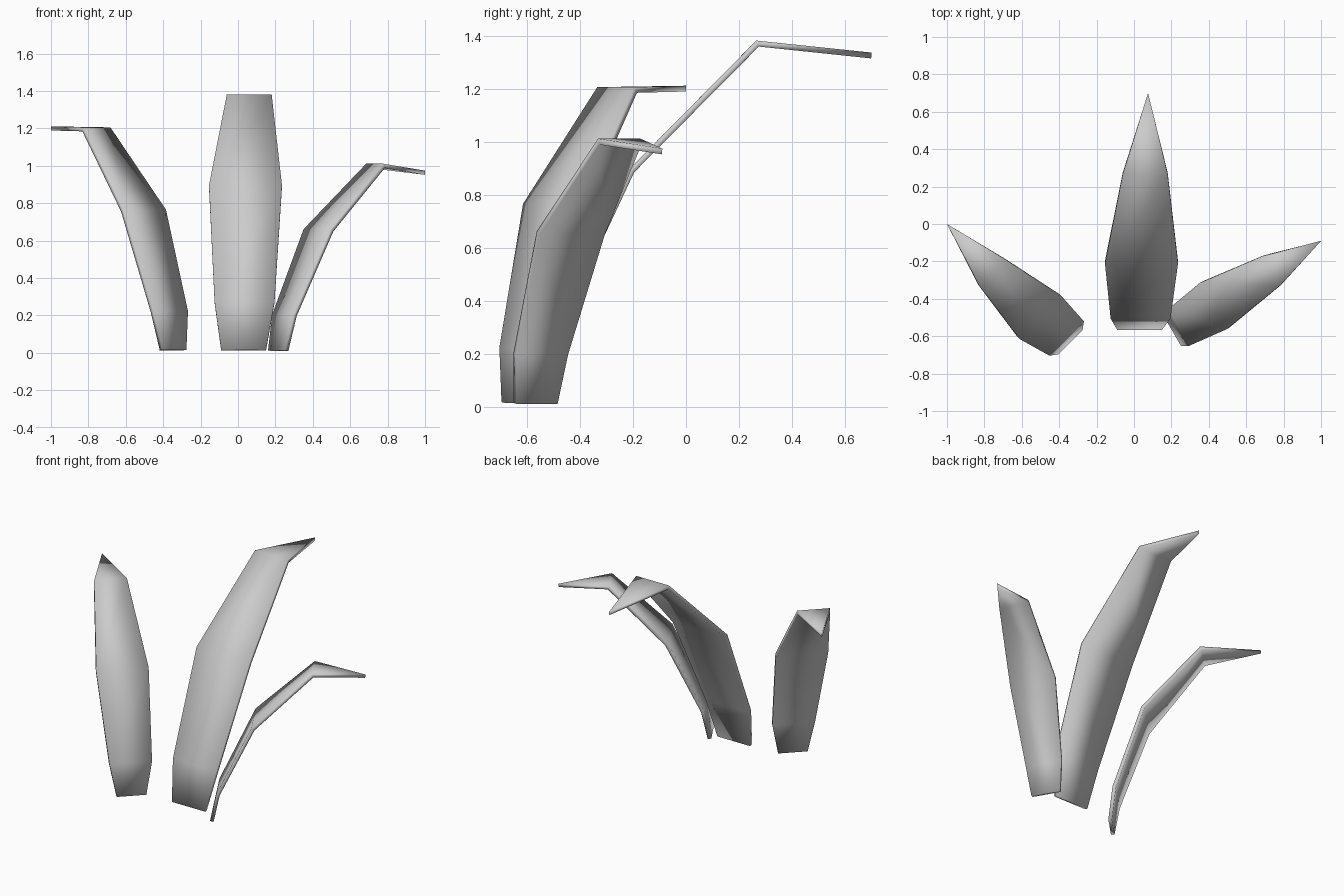
import bpy
import bmesh
from math import cos, sin, radians
from mathutils import Vector

if "Cube" in bpy.data.objects:
    bpy.data.objects.remove(bpy.data.objects["Cube"])

THICKNESS = 0.022


def leaf(name, width_angle, stations, tip):
    """Thin bent blade: stations are (x, y, z, half width), closed by a point."""
    across = Vector((cos(radians(width_angle)), sin(radians(width_angle)), 0))
    bm = bmesh.new()
    rows = []
    for x, y, z, half in stations:
        centre = Vector((x, y, z))
        rows.append([bm.verts.new(centre - across * half),
                     bm.verts.new(centre + across * half)])
    for (a, b), (c, d) in zip(rows, rows[1:]):
        bm.faces.new((a, b, d, c))
    bm.faces.new((rows[-1][0], rows[-1][1], bm.verts.new(tip)))
    mesh = bpy.data.meshes.new(name)
    bm.to_mesh(mesh)
    bm.free()
    mesh.shade_smooth()
    obj = bpy.data.objects.new(name, mesh)
    bpy.context.collection.objects.link(obj)
    # even thickness around the measured middle surface
    solid = obj.modifiers.new("thickness", 'SOLIDIFY')
    solid.thickness = THICKNESS
    solid.offset = 0
    solid.use_even_offset = True
    return obj


# Tall central blade, leaning backward
leaf("middle_leaf", 0,
     [(0.03, -0.555, 0.015, 0.12), (0.035, -0.495, 0.27, 0.16),
      (0.04, -0.205, 0.89, 0.195), (0.06, 0.27, 1.37, 0.12)],
     (0.075, 0.70, 1.325))

# Medium blade, leaning to the left and back
leaf("left_leaf", 45,
     [(-0.347, -0.625, 0.015, 0.09), (-0.367, -0.605, 0.22, 0.13),
      (-0.505, -0.495, 0.76, 0.16), (-0.757, -0.26, 1.195, 0.10)],
     (-1.0, 0.0, 1.2))

# Small blade, leaning to the right and back
leaf("right_leaf", -60,
     [(0.215, -0.568, 0.012, 0.09), (0.248, -0.548, 0.20, 0.113),
      (0.43, -0.435, 0.655, 0.143), (0.735, -0.25, 1.0, 0.092)],
     (1.0, -0.09, 0.963))
